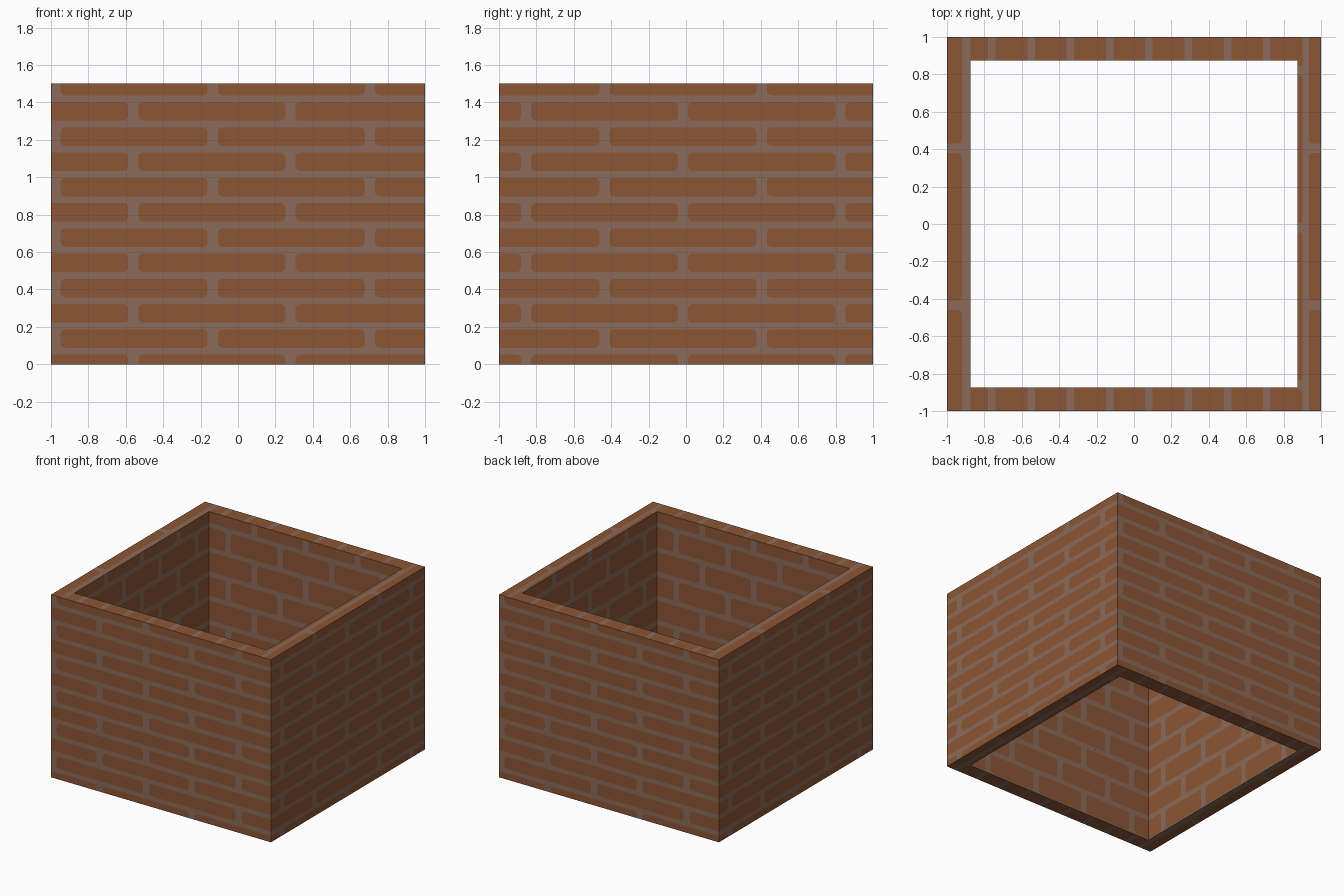
import bpy, bmesh, math
from mathutils import Vector, Matrix

if "Cube" in bpy.data.objects:
    bpy.data.objects.remove(bpy.data.objects["Cube"])


def material(name, rgb):
    m = bpy.data.materials.new(name)
    m.diffuse_color = (*rgb, 1)
    m.use_nodes = True
    m.node_tree.nodes["Principled BSDF"].inputs["Base Color"].default_value = m.diffuse_color
    return m


MORTAR = material("mortar", (0.258, 0.147, 0.102))
BRICK = material("brick", (0.260, 0.092, 0.035))
OUT, INN, H = 1.0, 0.875, 1.5


def add_face(bm, pts, place, mat, flip):
    """Add one flat polygon, dropping repeated points and empty faces."""
    clean = []
    for p in pts:
        if not clean or (p - clean[-1]).length > 1e-5:
            clean.append(p)
    if len(clean) > 1 and (clean[0] - clean[-1]).length < 1e-5:
        clean.pop()
    n = len(clean)
    area = sum(clean[i].cross(clean[(i + 1) % n]) for i in range(n)) if n > 2 else 0
    if abs(area) < 1e-7:
        return
    f = bm.faces.new([bm.verts.new(place(p.x, p.y)) for p in clean])
    f.material_index = mat
    if flip:
        f.normal_flip()


def spans(lo, hi, period, phase, half):
    """Cells between joints: index, cell ends, brick ends."""
    i = math.floor((lo - phase) / period)
    while phase + i * period < hi - 1e-6:
        a, b = phase + i * period, phase + (i + 1) * period
        yield i, max(lo, a), min(hi, b), max(lo, a + half), min(hi, b - half)
        i += 1


def brickwork(bm, place, u, v, pu, phases, pv, phase_v, hu, hv, flip=False):
    """Tile a flat rectangle with rounded bricks set flush in mortar."""
    for i, v0, v1, b0, b1 in spans(*v, pv, phase_v, hv):
        for _, u0, u1, a0, a1 in spans(*u, pu, phases[i % 2], hu):
            cell = [Vector(c) for c in ((u0, v0), (u1, v0), (u1, v1), (u0, v1))]
            if a1 - a0 < 1e-4 or b1 - b0 < 1e-4:
                add_face(bm, cell, place, 0, flip)
                continue
            inner = [Vector(c) for c in ((a0, b0), (a1, b0), (a1, b1), (a0, b1))]
            arcs = []
            for c in range(4):
                gap = inner[c] - cell[c]
                r = min(0.025, (a1 - a0) / 2.1, (b1 - b0) / 2.1)
                if min(abs(gap.x), abs(gap.y)) < 1e-5:
                    r = 0
                mid = inner[c] + r * Vector(((1, -1, -1, 1)[c], (1, 1, -1, -1)[c]))
                arcs.append([mid + r * Vector((math.cos(t), math.sin(t))) for t in
                             (math.pi + (c + k / 3) * math.pi / 2 for k in range(4))])
            add_face(bm, [p for arc in arcs for p in arc], place, 1, flip)
            for c in range(4):
                d = (c + 1) % 4
                add_face(bm, [cell[c], cell[d], arcs[d][0], arcs[c][-1]], place, 0, flip)
                for p, q in zip(arcs[c], arcs[c][1:]):
                    add_face(bm, [cell[c], q, p], place, 0, flip)


def finish(name, bm):
    bmesh.ops.remove_doubles(bm, verts=bm.verts, dist=1e-5)
    me = bpy.data.meshes.new(name)
    bm.to_mesh(me)
    bm.free()
    me.materials.append(MORTAR)
    me.materials.append(BRICK)
    bpy.context.collection.objects.link(bpy.data.objects.new(name, me))


def wall_place(k, dist):
    """Upright plane facing front, turned k quarter turns."""
    rot = Matrix.Rotation(k * math.pi / 2, 3, 'Z')
    return lambda u, v: rot @ Vector((u, -dist, v))


# outer walls: long thin bricks, opposite sides alike
bm = bmesh.new()
for k in range(4):
    phases = ((-0.135, -0.56), (-0.435, -0.015))[k % 2]
    brickwork(bm, wall_place(k, OUT), (-OUT, OUT), (0, H),
              0.84, phases, 0.135, 0.07, 0.027, 0.018)
finish("outer_walls", bm)

# inner walls: shorter, taller bricks
bm = bmesh.new()
for k in range(4):
    brickwork(bm, wall_place(k, -INN), (-INN, INN), (0, H),
              0.47, (-0.465, -0.70), 0.2, 1.39, 0.025, 0.02)
finish("inner_walls", bm)

# top and bottom rims: crosswise bricks front and back, lengthwise at the sides
for name, z, flip in (("top_rim", H, False), ("bottom_rim", 0, True)):
    bm = bmesh.new()
    flat = lambda u, v: Vector((u, v, z))
    side = lambda u, v: Vector((-v, u, z))
    for v in ((-OUT, -INN), (INN, OUT)):
        brickwork(bm, flat, (-INN, INN), v, 0.21, (0.08, 0.08), 5, -2, 0.02, 0, flip)
    # left side (v runs towards -x)
    brickwork(bm, side, (-OUT, OUT), (INN, OUT), 0.84, (0.405, 0.405),
              0.2, 0.897, 0.025, 0.023, flip)
    # right side
    brickwork(bm, side, (-OUT, OUT), (-OUT, -INN), 0.84, (-0.02, 0.405),
              0.2, -0.918, 0.025, 0.017, flip)
    finish(name, bm)
